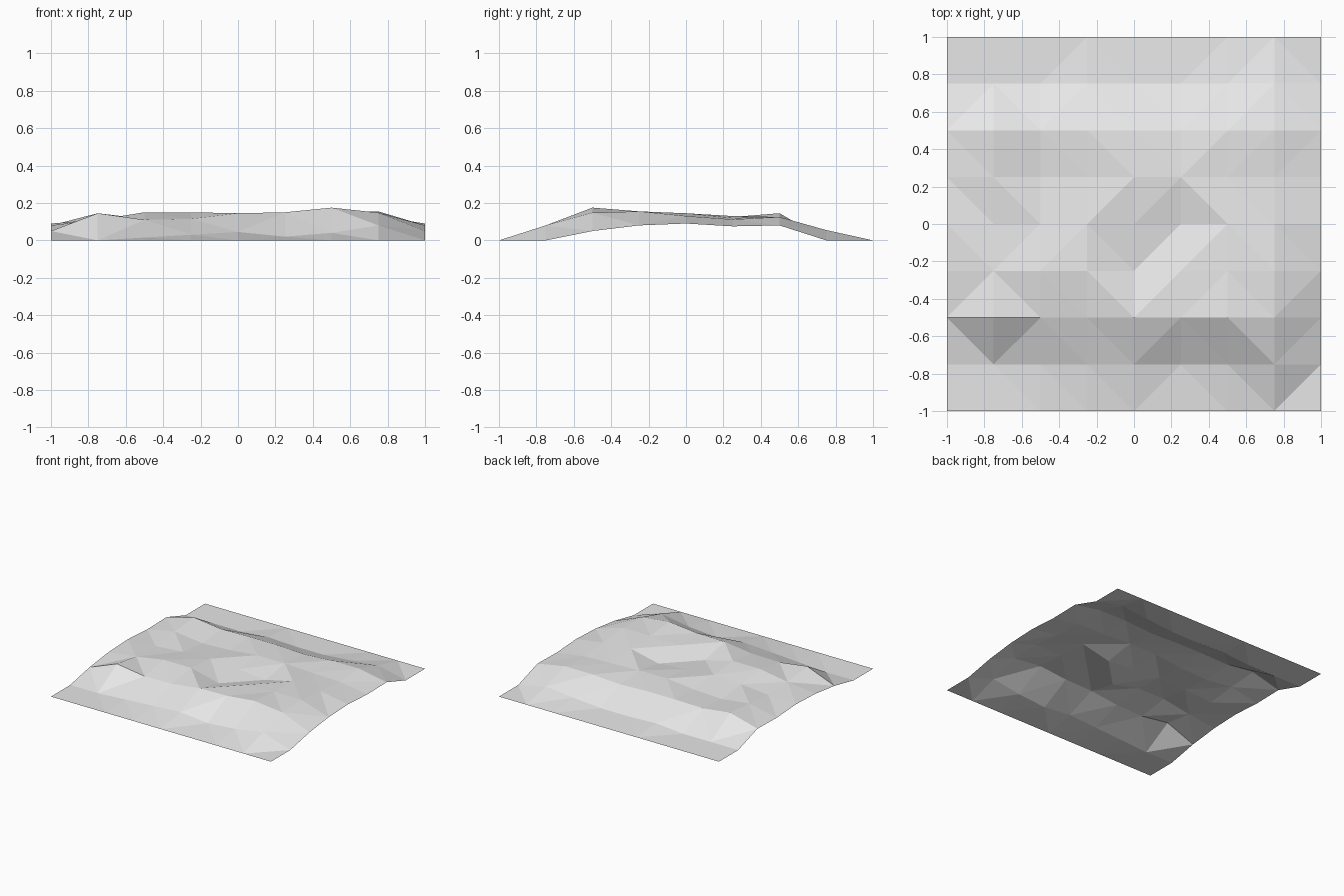
import bpy
import bmesh

# Remove the default cube only
default_cube = bpy.data.objects.get("Cube")
if default_cube:
    bpy.data.objects.remove(default_cube, do_unlink=True)

CELLS = 8
HALF_SIZE = 1.0

# Ridge profiles in thousandths, each running from right to left (-x to +x).
# The first and last profiles of the tile lie flat on the ground.
ground = [0] * (CELLS + 1)
profiles = [
    ground,
    [0, 0, 15, 30, 45, 20, 40, 80, 0],             # front foot
    [50, 145, 110, 115, 145, 150, 175, 148, 50],   # front ridge
    [80, 110, 150, 150, 90, 145, 155, 155, 80],    # front shoulder
    [90, 100, 120, 130, 110, 90, 145, 130, 90],    # middle hollow
    [75, 125, 95, 105, 130, 130, 120, 112, 75],    # back shoulder
    [80, 145, 115, 120, 120, 110, 125, 125, 80],   # back ridge
    [0, 0, 0, 20, 10, 10, 30, 55, 0],              # back foot
    ground,
]


def grid_index(coordinate):
    """Turn an x or y position into a row or column number."""
    return round((coordinate + HALF_SIZE) / (2 * HALF_SIZE) * CELLS)


def make_material(name, colour):
    material = bpy.data.materials.new(name)
    material.use_nodes = True
    material.diffuse_color = colour
    shader = material.node_tree.nodes["Principled BSDF"]
    shader.inputs["Base Color"].default_value = colour
    return material


# Terrain sheet: a flat grid raised to the profiles
mesh = bpy.data.meshes.new("terrain_tile")
bm = bmesh.new()
bmesh.ops.create_grid(bm, x_segments=CELLS, y_segments=CELLS, size=HALF_SIZE)
for vert in bm.verts:
    row, column = grid_index(vert.co.y), grid_index(vert.co.x)
    vert.co.z = profiles[row][column] / 1000

# Split every cell along its shorter diagonal for crisp facets
bmesh.ops.triangulate(bm, faces=bm.faces[:], quad_method="SHORT_EDGE")
for face in bm.faces:
    face.normal_update()
    if face.normal.z < 0:
        face.normal_flip()
    face.smooth = False
bm.to_mesh(mesh)
bm.free()

mesh.materials.append(make_material("light_grey", (0.8, 0.8, 0.8, 1.0)))
terrain = bpy.data.objects.new("terrain_tile", mesh)
bpy.context.collection.objects.link(terrain)
